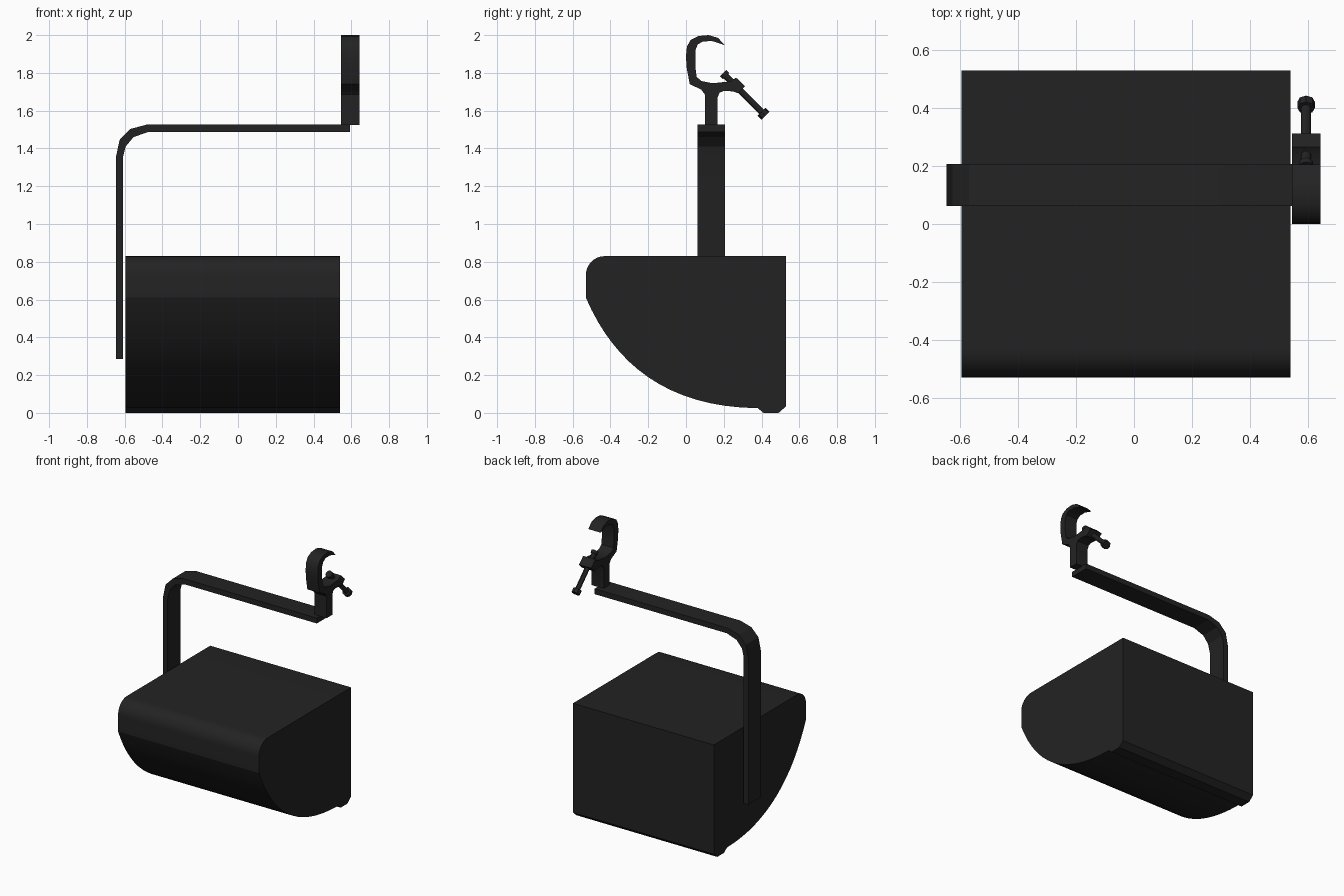
import bpy, bmesh, math
from mathutils import Vector

cube = bpy.data.objects.get("Cube")
if cube:
    bpy.data.objects.remove(cube, do_unlink=True)

black = bpy.data.materials.new("matte_black")
black.use_nodes = True
COLOR = (0.0165, 0.0165, 0.0165, 1)
black.diffuse_color = COLOR
black.node_tree.nodes["Principled BSDF"].inputs["Base Color"].default_value = COLOR


def finish(obj, angle=30):
    obj.data.materials.clear()
    obj.data.materials.append(black)
    bpy.ops.object.select_all(action='DESELECT')
    obj.select_set(True)
    bpy.context.view_layer.objects.active = obj
    bpy.ops.object.shade_smooth_by_angle(angle=math.radians(angle))


def extrude(name, points, to_3d, lo, hi, angle=30):
    """Prism from a 2D outline, extruded between two depths."""
    bm = bmesh.new()
    face = bm.faces.new([bm.verts.new(to_3d(a, b, lo)) for a, b in points])
    ext = bmesh.ops.extrude_face_region(bm, geom=[face])
    shift = Vector(to_3d(0, 0, hi)) - Vector(to_3d(0, 0, lo))
    bmesh.ops.translate(bm, vec=shift,
                        verts=[v for v in ext["geom"] if isinstance(v, bmesh.types.BMVert)])
    bmesh.ops.recalc_face_normals(bm, faces=bm.faces)
    mesh = bpy.data.meshes.new(name)
    bm.to_mesh(mesh)
    bm.free()
    obj = bpy.data.objects.new(name, mesh)
    bpy.context.collection.objects.link(obj)
    finish(obj, angle)


def side(y, z, x):
    return (x, y, z)


def front(x, z, y):
    return (x, y, z)


def bezier(p0, p1, p2, p3, n):
    pts = [Vector(p) for p in (p0, p1, p2, p3)]
    out = []
    for i in range(n + 1):
        t = i / n
        w = ((1 - t) ** 3, 3 * t * (1 - t) ** 2, 3 * t * t * (1 - t), t ** 3)
        out.append(tuple(sum((p * k for p, k in zip(pts, w)), Vector((0, 0)))))
    return out


def arc(cy, cz, r, start, end, n):
    angles = [math.radians(start + (end - start) * i / n) for i in range(n + 1)]
    return [(cy + r * math.cos(a), cz + r * math.sin(a)) for a in angles]


# Housing: rounded upper front, curved belly, small lip at the lower back
housing = [(0.53, 0.83)] + arc(-0.43, 0.73, 0.1, 90, 180, 8)
housing += bezier((-0.53, 0.61), (-0.38, 0.26), (-0.1, 0.03), (0.38, 0.025), 16)
housing += [(0.41, 0), (0.49, 0), (0.53, 0.035)]
extrude("housing", housing, side, -0.595, 0.54, 20)

# Bent flat bar that carries the housing
bar = [(-0.647, 0.285), (-0.647, 1.35), (-0.627, 1.445), (-0.57, 1.503), (-0.48, 1.527),
       (0.592, 1.527), (0.592, 1.488), (-0.474, 1.488), (-0.553, 1.46),
       (-0.595, 1.41), (-0.61, 1.35), (-0.61, 0.285)]
extrude("support_arm", bar, front, 0.062, 0.207, 15)

# Hook clamp with stem and threaded boss
hook = [(0.205, 1.947), (0.17, 1.985), (0.12, 2.0), (0.065, 1.995), (0.025, 1.975),
        (0.005, 1.94), (0, 1.89), (0.003, 1.83), (0.02, 1.74), (0.08, 1.712),
        (0.1, 1.685), (0.1, 1.525), (0.167, 1.525), (0.167, 1.67), (0.178, 1.695),
        (0.2, 1.705), (0.25, 1.702), (0.275, 1.692), (0.313, 1.73), (0.265, 1.775),
        (0.235, 1.755), (0.14, 1.745), (0.08, 1.757), (0.056, 1.78), (0.05, 1.83),
        (0.05, 1.92), (0.062, 1.95), (0.09, 1.967), (0.14, 1.968)]
extrude("hook_clamp", hook, side, 0.545, 0.643, 35)


# Tightening screw with pad and knob, lying on one slanted axis
def rod(name, start, end, radius, sides):
    a, b = Vector((0.594, *start)), Vector((0.594, *end))
    bpy.ops.mesh.primitive_cylinder_add(vertices=sides, radius=radius,
                                        depth=(b - a).length, location=(a + b) / 2)
    obj = bpy.context.object
    obj.name = name
    obj.rotation_euler = (b - a).to_track_quat('Z', 'Y').to_euler()
    finish(obj)


rod("clamp_screw", (0.205, 1.79), (0.42, 1.575), 0.017, 12)
rod("screw_pad", (0.197, 1.798), (0.212, 1.783), 0.024, 12)
rod("screw_knob", (0.4, 1.595), (0.422, 1.573), 0.03, 8)
